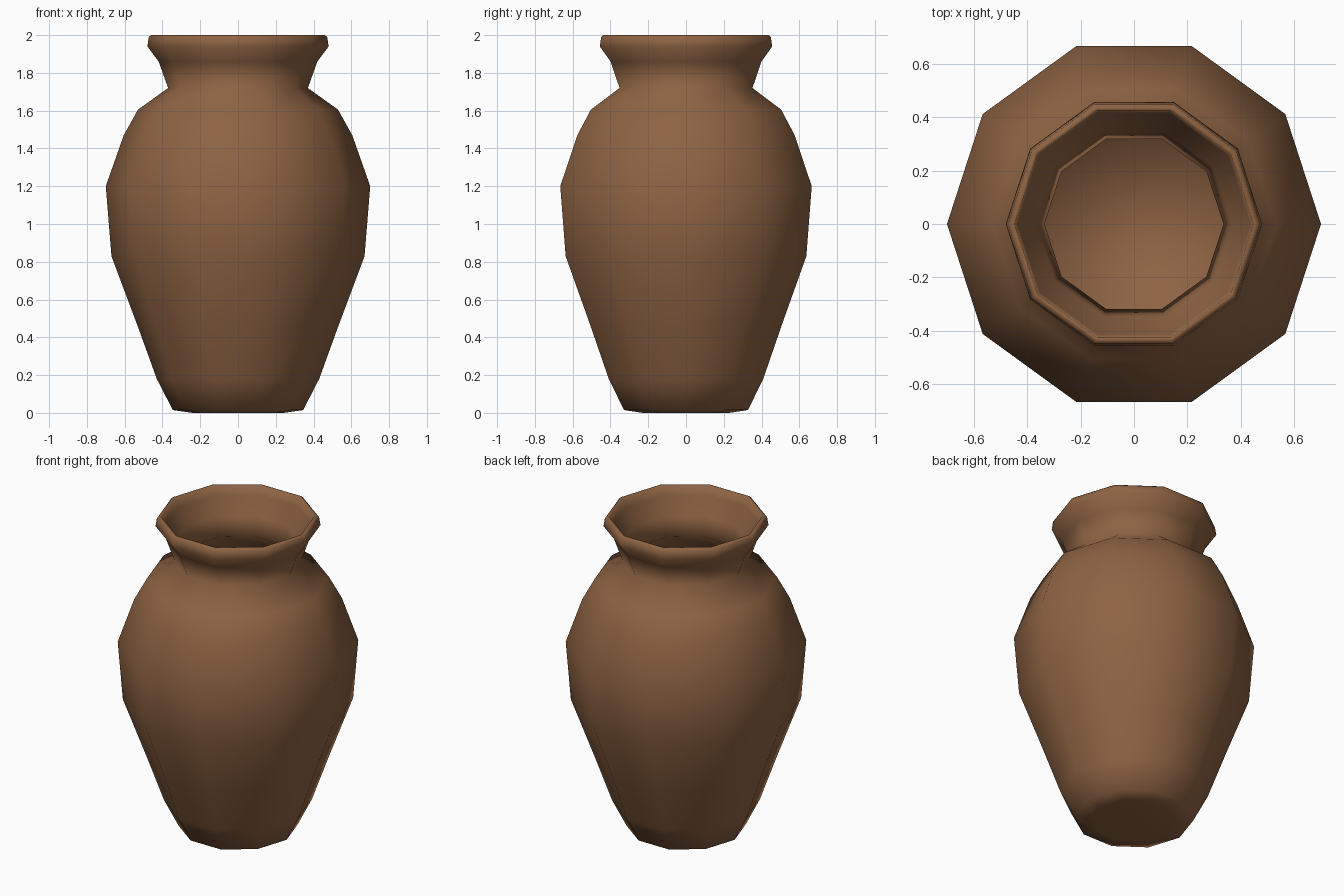
import bpy, bmesh, math

if "Cube" in bpy.data.objects:
    bpy.data.objects.remove(bpy.data.objects["Cube"])

SIDES = 10

# brown clay
clay = bpy.data.materials.new("brown clay")
clay.diffuse_color = (0.27, 0.125, 0.056, 1)
clay.use_nodes = True
clay.node_tree.nodes["Principled BSDF"].inputs["Base Color"].default_value = clay.diffuse_color

# (radius, height): outside from foot to rim, then inside down to the floor
profile = [
    (0.24, 0.0), (0.345, 0.015), (0.43, 0.18), (0.535, 0.47), (0.67, 0.83),
    (0.70, 1.20), (0.605, 1.47), (0.53, 1.605), (0.37, 1.72), (0.42, 1.86),
    (0.48, 1.94), (0.472, 1.99), (0.46, 2.0),
    (0.447, 2.0), (0.435, 1.94), (0.365, 1.84), (0.335, 1.72), (0.505, 1.58),
    (0.57, 1.45), (0.66, 1.19), (0.63, 0.84), (0.50, 0.48), (0.40, 0.20),
    (0.325, 0.05),
]

# lathe the profile into a ten-sided pot
bm = bmesh.new()
rings = []
for r, z in profile:
    rings.append([bm.verts.new((r * math.cos(2 * math.pi * i / SIDES),
                                r * math.sin(2 * math.pi * i / SIDES), z))
                  for i in range(SIDES)])
for a, b in zip(rings, rings[1:]):
    for i in range(SIDES):
        j = (i + 1) % SIDES
        bm.faces.new((a[i], a[j], b[j], b[i]))
# base and inner floor
bm.faces.new(rings[0][::-1])
bm.faces.new(rings[-1])
for f in bm.faces:
    f.smooth = True

mesh = bpy.data.meshes.new("vase")
bm.to_mesh(mesh)
bm.free()
mesh.materials.append(clay)
vase = bpy.data.objects.new("vase", mesh)
bpy.context.collection.objects.link(vase)
